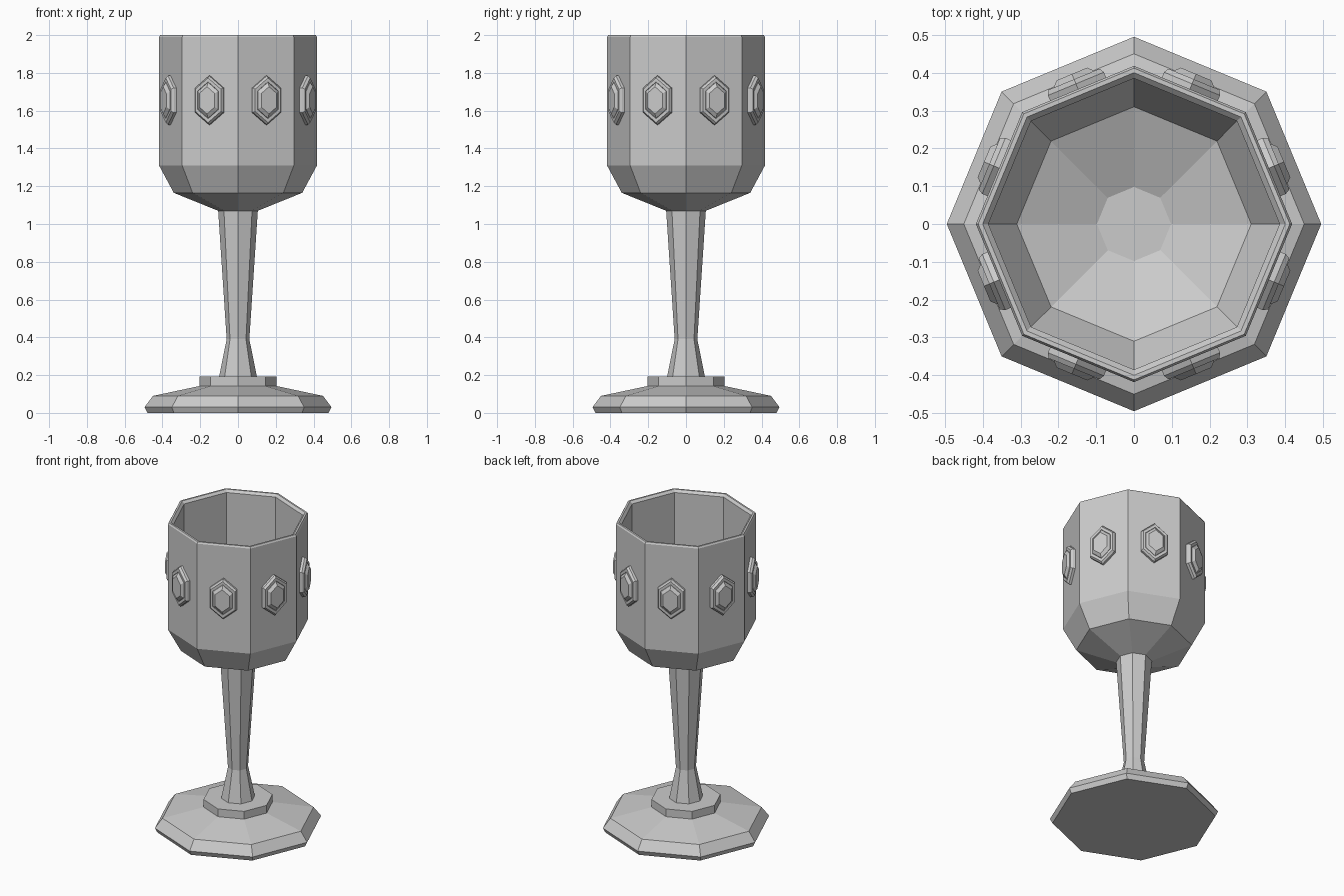
import bpy, bmesh
from math import sin, cos, pi
from mathutils import Matrix

if "Cube" in bpy.data.objects:
    bpy.data.objects.remove(bpy.data.objects["Cube"])


def loft(name, rings, cap_start=False, cap_end=False, matrix=None):
    """Bridge rings of 3D points into a flat-shaded shell."""
    bm = bmesh.new()
    loops = [[bm.verts.new(p) for p in ring] for ring in rings]
    for a, b in zip(loops, loops[1:]):
        n = len(a)
        for i in range(n):
            j = (i + 1) % n
            bm.faces.new((a[i], a[j], b[j], b[i]))
    if cap_start:
        bm.faces.new(loops[0][::-1])
    if cap_end:
        bm.faces.new(loops[-1])
    if matrix:
        bm.transform(matrix)
    mesh = bpy.data.meshes.new(name)
    bm.to_mesh(mesh)
    bm.free()
    obj = bpy.data.objects.new(name, mesh)
    bpy.context.collection.objects.link(obj)
    return obj


def octagon(r, z):
    return [(r * cos(k * pi / 4), r * sin(k * pi / 4), z) for k in range(8)]


def hexagon(w, h, z):
    # pointed at top and bottom, w and h are half sizes
    return [(w * cos(k * pi / 3 + pi / 6) / cos(pi / 6),
             h * sin(k * pi / 3 + pi / 6), z) for k in range(6)]


def lathe(name, profile, **caps):
    return loft(name, [octagon(r, z) for r, z in profile], **caps)


# Foot with raised collar
lathe("foot", [(0.48, 0), (0.495, 0.03), (0.45, 0.09), (0.205, 0.142),
               (0.205, 0.192), (0.10, 0.192)], cap_start=True)

# Stem, waisted near the foot
lathe("stem", [(0.10, 0.192), (0.06, 0.39), (0.105, 1.07)])

# Hollow bowl: outside, rim, then inside down to the floor
lathe("bowl", [(0.105, 1.07), (0.34, 1.165), (0.418, 1.31), (0.418, 1.99),
               (0.412, 2.0), (0.40, 2.0), (0.385, 1.985), (0.385, 1.325),
               (0.31, 1.195), (0.098, 1.105)], cap_end=True)

# One jewel in a hexagonal setting on each bowl face
apothem = 0.418 * cos(pi / 8)
for k in range(8):
    place = (Matrix.Rotation(k * pi / 4 + pi / 8, 4, 'Z')
             @ Matrix.Translation((apothem, 0, 1.655))
             @ Matrix(((0, 0, 1, 0), (1, 0, 0, 0), (0, 1, 0, 0), (0, 0, 0, 1))))
    loft(f"setting_{k + 1}",
         [hexagon(0.08, 0.13, -0.005), hexagon(0.08, 0.13, 0.015),
          hexagon(0.073, 0.118, 0.028), hexagon(0.06, 0.098, 0.028),
          hexagon(0.056, 0.092, 0.015)], matrix=place)
    loft(f"jewel_{k + 1}",
         [hexagon(0.06, 0.098, 0.012), hexagon(0.058, 0.095, 0.028),
          hexagon(0.044, 0.072, 0.043)], cap_end=True, matrix=place)
